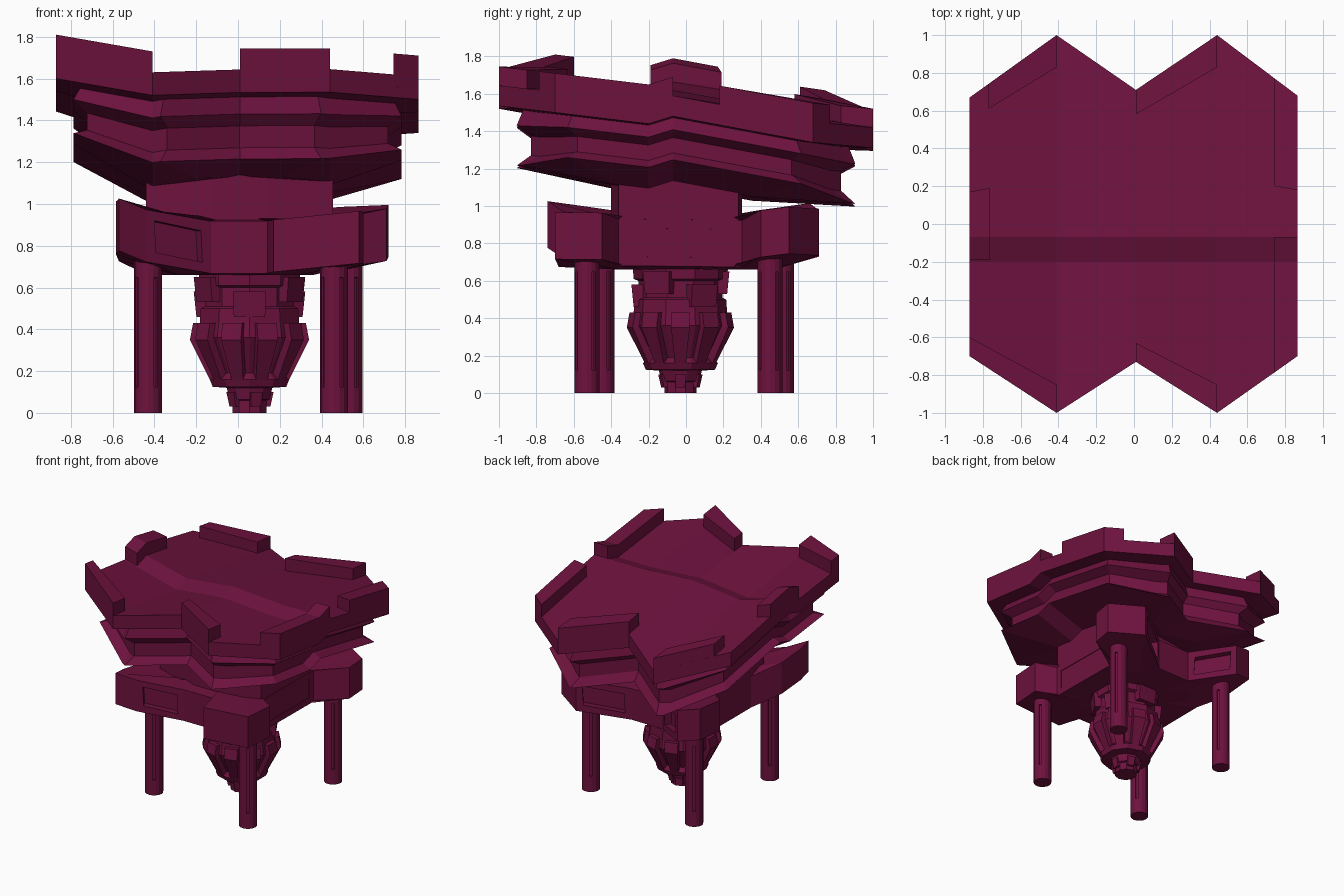
import bpy, bmesh, math
from mathutils import Vector

if "Cube" in bpy.data.objects:
    bpy.data.objects.remove(bpy.data.objects["Cube"])

mat = bpy.data.materials.new("dark_maroon")
mat.diffuse_color = (0.155, 0.006, 0.048, 1)
mat.use_nodes = True
mat.node_tree.nodes["Principled BSDF"].inputs["Base Color"].default_value = mat.diffuse_color


def lerp_table(t, v):
    for (a, p), (b, q) in zip(t, t[1:]):
        if v <= b:
            return p + (q - p) * max(0, (v - a) / (b - a))
    return t[-1][1]


GX = [(-.87, 1.60), (-.41, 1.485), (.01, 1.53), (.44, 1.50), (.865, 1.50)]
GY = [(-1, .035), (-.7, 0), (-.2, -.06), (-.07, -.02), (.68, -.16), (1, -.19)]


def warp(co):
    # tilted, folded deck surface; sides of the lower tiers sit a bit higher
    z = co.z
    if z < 0:
        z *= 1 - .25 * min(1, max(0, (abs(co.x) - .4) / .37))
    return z + lerp_table(GX, co.x) + lerp_table(GY, co.y)


def loft(name, rings, warped=False, slot=None):
    bm = bmesh.new()
    vs = [[bm.verts.new(p) for p in r] for r in rings]
    n = len(vs[0])
    bm.faces.new(vs[0])
    bm.faces.new(vs[-1])
    sides = []
    for a, b in zip(vs, vs[1:]):
        for i in range(n):
            j = (i + 1) % n
            sides.append(bm.faces.new((a[i], a[j], b[j], b[i])))
    bmesh.ops.recalc_face_normals(bm, faces=bm.faces[:])
    if slot:
        # recess the chosen side faces: inset, then push inward
        index, thick, depth = slot
        bm.normal_update()
        inner = [sides[i] for i in index]
        bmesh.ops.inset_individual(bm, faces=inner, thickness=thick, depth=0)
        bmesh.ops.inset_individual(bm, faces=inner, thickness=.001, depth=depth)
    if warped:
        for axis, vals in ((0, (.01, -.41, .44)), (1, (-.2, -.07))):
            for c in vals:
                co, no = Vector(), Vector()
                co[axis], no[axis] = c, 1
                bmesh.ops.bisect_plane(bm, geom=bm.verts[:] + bm.edges[:] + bm.faces[:],
                                       plane_co=co, plane_no=no, dist=1e-4)
        for v in bm.verts:
            v.co.z = warp(v.co)
        bmesh.ops.recalc_face_normals(bm, faces=bm.faces[:])
    me = bpy.data.meshes.new(name)
    bm.to_mesh(me)
    bm.free()
    me.materials.append(mat)
    ob = bpy.data.objects.new(name, me)
    bpy.context.collection.objects.link(ob)
    return ob


def prism(name, plan, z0, z1, **k):
    return loft(name, [[(x, y, z) for x, y in plan] for z in (z0, z1)], **k)


# upper deck with stepped tiers beneath
OUT = [(-.87, -.7), (-.41, -1), (.01, -.73), (.44, -1), (.865, -.7),
       (.865, .68), (.44, 1), (.01, .71), (-.41, 1), (-.87, .67)]
TIERS = [(1, .11), (1, 0), (.87, -.01), (.905, -.095), (.83, -.145),
         (.83, -.25), (.905, -.31), (.5, -.36)]
loft("upper_deck", [[(x * s, y * s, z) for x, y in OUT] for s, z in TIERS], warped=True)

# rim battlements
RIMS = {
    "front_left": [(-.87, -.7), (-.41, -1), (-.41, -.85), (-.87, -.6)],
    "front_right": [(.01, -.73), (.44, -1), (.44, -.85), (.01, -.63)],
    "right_front": [(.745, -.785), (.865, -.7), (.865, -.07), (.745, -.07)],
    "right_back": [(.745, .2), (.865, .18), (.865, .68), (.745, .77)],
    "back_right": [(.44, 1), (.01, .71), (.01, .58), (.44, .83)],
    "back_left": [(-.41, 1), (-.77, .741), (-.77, .61), (-.41, .83)],
    "left": [(-.87, -.19), (-.765, -.19), (-.765, .19), (-.87, .17)],
}
for key, plan in RIMS.items():
    prism("rim_block_" + key, plan, .05, .21, warped=True)

# neck between deck and platform
NECK = [(-.44, -.36), (-.13, -.4), (.15, -.4), (.455, -.36),
        (.455, .28), (.15, .3), (-.13, .3), (-.44, .28)]
prism("neck", NECK, .7, 1.17)

# four-armed leg platform, arms rising toward their tips
PLAN = [(-.585, -.62), (-.57, -.74), (-.44, -.66), (-.13, -.5), (.14, -.5), (.17, -.68),
        (.58, -.7), (.6, -.45), (.46, -.36), (.46, .3), (.71, .4),
        (.72, .55), (.48, .71), (.15, .48), (-.13, .48), (-.42, .71),
        (-.585, .66), (-.57, .38), (-.44, .22), (-.44, -.2), (-.57, -.4)]


def arm_z(x, y):
    low = .03 if x > .1 and y < -.5 else 0
    return .66 + .2 * max(0, math.hypot(x, y) - .48) + (.025 if x < -.5 else 0) - low


N = len(PLAN)
loft("leg_platform",
     [[(x * .5, y * .5, .66) for x, y in PLAN],
      [(x, y, arm_z(x, y)) for x, y in PLAN],
      [(x, y, arm_z(x, y) + .25) for x, y in PLAN],
      [(x * .55, y * .55, .93) for x, y in PLAN]],
     slot=([N + i for i in (2, 8, 12, 14, 18)], .07, -.05))

# slotted cylindrical legs
for name, x, y in (("front_left_leg", -.43, -.45), ("front_right_leg", .46, -.53),
                   ("back_left_leg", -.43, .51), ("back_right_leg", .53, .45)):
    ring = [(x + .067 * math.cos(math.tau * i / 16), y + .067 * math.sin(math.tau * i / 16))
            for i in range(16)]
    loft(name, [[(a, b, z) for a, b in ring] for z in (0, .12, .65, .8)],
         slot=([16 + i for i in (1, 5, 9, 13)], .004, -.012))

# hanging core
CX, CY = .055, -.03


def circle(r, z, n=10):
    return [(CX + r * math.cos(math.tau * (i + .5) / n),
             CY + r * math.sin(math.tau * (i + .5) / n), z) for i in range(n)]


CORE = [(.0, .085), (.06, .085), (.065, .1), (.12, .115), (.125, .185), (.16, .2),
        (.19, .17), (.36, .262), (.43, .25), (.5, .245), (.51, .225), (.6, .225),
        (.61, .25), (.75, .26)]
loft("hanging_core", [circle(r, z) for z, r in CORE])


def radial_block(name, ang, sections):
    # sections: z, inner radius, outer radius, half width
    c, s = math.cos(ang), math.sin(ang)
    loft(name, [[(CX + r * c - w * s, CY + r * s + w * c, z)
                 for r, w in ((a, -h), (b, -h), (b, h), (a, h))]
                for z, a, b, h in sections])


# tapered ribs, upper blocks and foot studs around the core
for i in range(10):
    a = math.tau * i / 10
    radial_block("core_rib_%d" % i, a, [(.15, .1, .185, .028), (.35, .16, .285, .05),
                                        (.43, .16, .27, .05)])
for i in range(6):
    a = math.tau * (i + .5) / 6
    lo = .46 + .07 * (i % 2)
    radial_block("core_block_%d" % i, a, [(lo, .1, .25, .075), (lo + .12, .1, .262, .08)])
for i in range(5):
    a = math.tau * i / 5
    radial_block("foot_stud_%d" % i, a, [(.03, .04, .1, .025), (.1, .04, .115, .03)])
